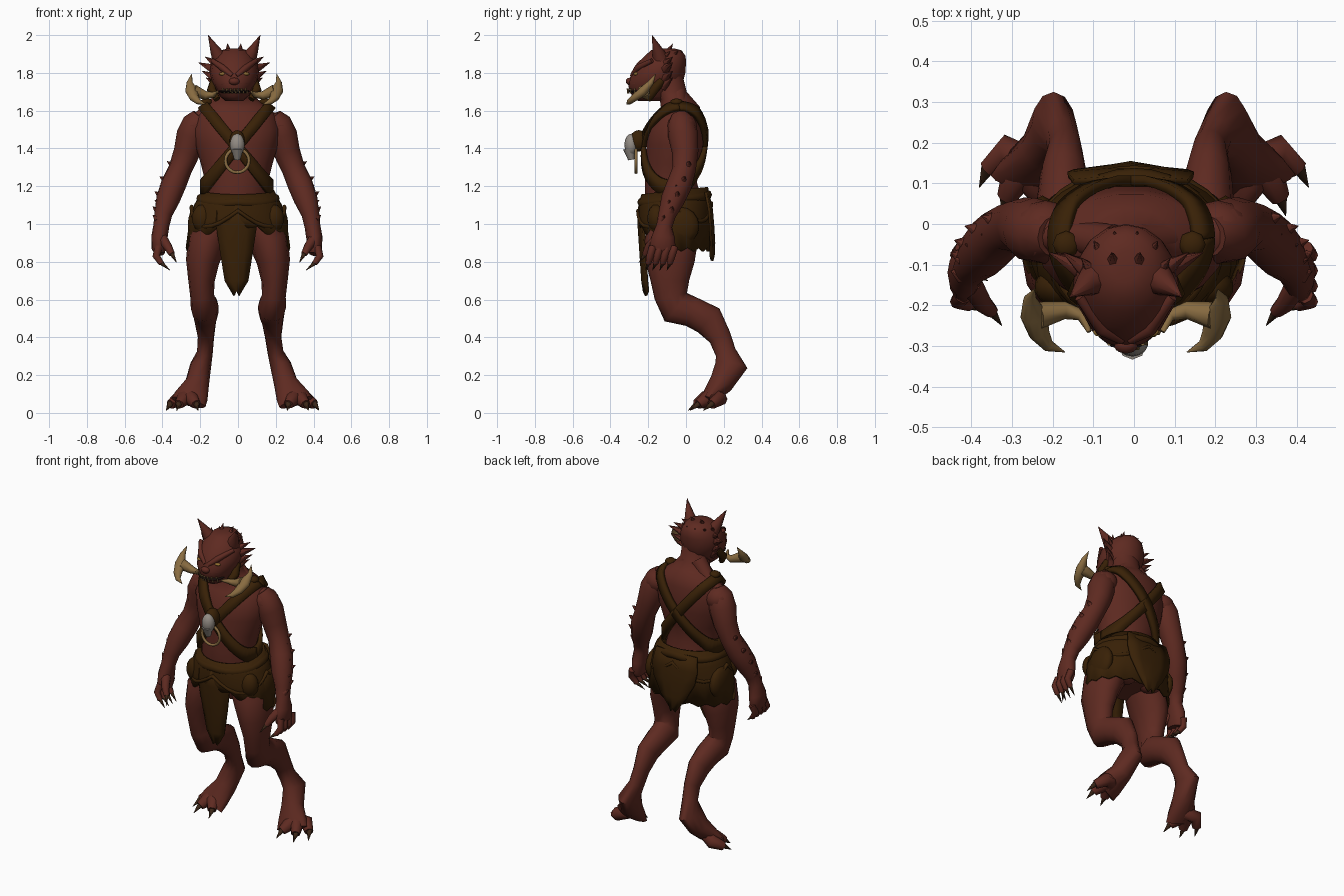
import bpy, bmesh, math
from mathutils import Vector, Matrix

cube = bpy.data.objects.get("Cube")
if cube:
    bpy.data.objects.remove(cube, do_unlink=True)


def material(name, *rgb):
    mat = bpy.data.materials.new(name)
    mat.use_nodes = True
    mat.diffuse_color = (*rgb, 1)
    shader = next(n for n in mat.node_tree.nodes if n.type == 'BSDF_PRINCIPLED')
    shader.inputs["Base Color"].default_value = (*rgb, 1)
    shader.inputs["Roughness"].default_value = .8
    return mat


SKIN = material("red_brown_skin", .112, .023, .015)
LEATHER = material("dark_leather", .04, .015, .002)
IVORY = material("old_ivory", .25, .15, .053)
BONE = material("grey_bone", .29, .26, .23)
CLAW = material("dark_claw", .045, .02, .009)
MOUTH = material("mouth_dark", .012, .006, .005)
EYE = material("amber_eye", .3, .16, .03)
SIDES = (("right", -1), ("left", 1))


def finish(bm, name, mat, thick=0, angle=60):
    bmesh.ops.recalc_face_normals(bm, faces=bm.faces)
    mesh = bpy.data.meshes.new(name)
    bm.to_mesh(mesh)
    bm.free()
    for face in mesh.polygons:
        face.use_smooth = True
    mesh.set_sharp_from_angle(angle=math.radians(angle))
    mesh.materials.append(mat)
    obj = bpy.data.objects.new(name, mesh)
    bpy.context.collection.objects.link(obj)
    if thick:
        solid = obj.modifiers.new("thickness", 'SOLIDIFY')
        solid.thickness, solid.offset = thick, 0


def skin_rings(bm, rings, closed=True):
    for low, high in zip(rings, rings[1:]):
        for i in range(len(low) if closed else len(low) - 1):
            j = (i + 1) % len(low)
            bm.faces.new((low[i], low[j], high[j], high[i]))


def loft(name, sections, mat, n=12, level=False):
    """Skin elliptical rings (x, y, z, rx[, ry]) along a path."""
    bm, rings = bmesh.new(), []
    path = [Vector(s[:3]) for s in sections]
    span = path[-1] - path[0]
    ref = Vector((0, 1, 0)) if abs(span.x) > .8 * span.length else Vector((1, 0, 0))
    for k, s in enumerate(sections):
        u, v = Vector((1, 0, 0)), Vector((0, 1, 0))
        if not level:
            t = (path[min(k + 1, len(path) - 1)] - path[max(k - 1, 0)]).normalized()
            v = t.cross(ref).normalized()
            u = v.cross(t)
        angles = [math.tau * i / n for i in range(n)]
        rings.append([bm.verts.new(path[k] + u * s[3] * math.cos(a) + v * s[-1] * math.sin(a))
                      for a in angles])
    skin_rings(bm, rings)
    bm.faces.new(rings[0])
    bm.faces.new(rings[-1])
    finish(bm, name, mat)


def spike(name, base, tip, r, mat=SKIN):
    loft(name, [(*base, r), (*tip, .001)], mat, n=6)


def ball(name, centre, size, mat, n=14):
    bm = bmesh.new()
    bmesh.ops.create_uvsphere(bm, u_segments=n, v_segments=n // 2 + 1, radius=1,
                              matrix=Matrix.Translation(centre) @ Matrix.Diagonal((*size, 1)))
    finish(bm, name, mat)


# Torso and neck: z, centre y, half width, half depth
TORSO = [(.9, -.05, .13, .11), (1, -.06, .18, .14), (1.15, -.07, .17, .15),
         (1.22, -.08, .165, .14), (1.32, -.07, .19, .145), (1.42, -.06, .22, .152),
         (1.5, -.055, .23, .15), (1.57, -.04, .21, .125), (1.62, -.03, .175, .105),
         (1.66, -.05, .11, .09), (1.7, -.08, .085, .085), (1.8, -.1, .085, .08)]
loft("torso", [(-.007, y, z, rx, ry) for z, y, rx, ry in TORSO], SKIN, 18, True)


def torso_at(z):
    for a, b in zip(TORSO, TORSO[1:]):
        if z <= b[0]:
            f = (z - a[0]) / (b[0] - a[0])
            return [p + (q - p) * f for p, q in zip(a[1:], b[1:])]


# Crossed shoulder straps following the torso
for side, s in SIDES:
    bm, edges = bmesh.new(), [[], []]
    for i in range(49):
        a = math.tau * (i % 48) / 48
        for edge, off in zip(edges, (-.047, .047)):
            x = 0
            for step in range(30):
                z = max(1.16, min(1.645, 1.41 + s * 1.22 * x + off))
                y, rx, ry = torso_at(z)
                x += .3 * ((rx + .014) * math.cos(a) - x)
            edge.append(bm.verts.new((x - .007, y + (ry + .014) * math.sin(a), z)))
    skin_rings(bm, edges, closed=False)
    finish(bm, side + "_shoulder_strap", LEATHER, .024)
    ball(side + "_strap_knot", (s * .155 - .012, -.05, 1.645), (.035, .035, .02), LEATHER, 8)
    ball(side + "_deltoid", (s * .212 - .006, -.02, 1.52), (.08, .078, .072), SKIN)

# Pendant skull, ring and cord
ball("pendant_skull", (-.004, -.29, 1.42), (.04, .036, .058), BONE)
loft("pendant_snout", [(-.004, -.3, 1.4, .034), (-.004, -.29, 1.34, .016)], BONE, 8)
ball("pendant_binding", (-.004, -.25, 1.44), (.042, .05, .057), LEATHER)
bpy.ops.mesh.primitive_torus_add(location=(-.004, -.265, 1.335), rotation=(math.pi / 2, 0, 0),
                                 major_radius=.062, minor_radius=.009,
                                 major_segments=24, minor_segments=6)
ring = bpy.context.object
ring.name = "pendant_ring"
ring.data.materials.append(IVORY)
bpy.ops.object.shade_smooth()

# Head: z, centre y, half width, half depth
HX = -.02
HEAD = [(1.65, -.17, .045, .08), (1.675, -.175, .075, .11), (1.72, -.168, .1, .135),
        (1.755, -.16, .118, .145), (1.8, -.145, .13, .141), (1.85, -.13, .122, .13),
        (1.89, -.11, .1, .108), (1.92, -.105, .07, .08), (1.93, -.105, .03, .04)]
loft("head", [(HX, y, z, rx, ry) for z, y, rx, ry in HEAD], SKIN, 16, True)
ball("muzzle", (HX, -.22, 1.745), (.09, .085, .035), SKIN)
ball("nose", (HX, -.297, 1.755), (.03, .022, .02), SKIN, 10)
ball("mouth", (HX, -.228, 1.702), (.084, .082, .014), MOUTH)
for i in range(-3, 4):
    x, y = HX + i * .02, -.309 + i * i * .004
    spike("upper_tooth", (x, y, 1.717), (x, y, 1.698), .007, IVORY)
    spike("lower_tooth", (x + .009, y, 1.69), (x + .009, y, 1.706), .006, IVORY)

for side, s in SIDES:
    def at(x, y, z):
        return (HX + s * x, y, z)
    ball(side + "_eye", at(.06, -.265, 1.795), (.023, .014, .009), EYE, 8)
    loft(side + "_brow", [(*at(.01, -.284, 1.785), .013), (*at(.06, -.258, 1.825), .018),
                          (*at(.115, -.18, 1.865), .012)], SKIN, 8)
    loft(side + "_horn", [(*at(.068, -.13, 1.86), .048), (*at(.1, -.15, 1.92), .028),
                          (*at(.138, -.18, 2), .001)], SKIN, 8)
    # Ear fins and cheek spikes
    for z, out, r in ((1.83, .19, .036), (1.785, .17, .034), (1.75, .15, .028), (1.86, .155, .03)):
        spike(side + "_ear_spike", at(.085, -.12, z - .02), at(out, -.07, z + .025), r)
    # Crest around the back of the skull
    for i in range(3):
        a = .25 + i * .5
        x, y = math.sin(a) * .1, math.cos(a) * .1 - .125
        spike(side + "_crest_spike", at(x * .8, y - .03, 1.875), at(x * 1.15, y + .01, 1.915), .024)
    spike(side + "_crown_spike", at(.03, -.1, 1.9), at(.035, -.07, 1.955), .024)
    # Crescent tusk on its stem
    loft(side + "_tusk", [(*at(.225, -.16, 1.795), .001), (*at(.236, -.185, 1.75), .016),
                          (*at(.226, -.225, 1.705), .034, .026), (*at(.213, -.27, 1.67), .026, .02),
                          (*at(.19, -.3, 1.647), .015), (*at(.15, -.315, 1.633), .001)], IVORY, 10)
    loft(side + "_tusk_stem", [(*at(.09, -.265, 1.7), .006), (*at(.108, -.225, 1.685), .015),
                               (*at(.15, -.212, 1.68), .022), (*at(.215, -.225, 1.705), .034)], IVORY, 8)
    loft(side + "_tusk_wrap", [(*at(.105, -.13, 1.76), .022), (*at(.12, -.17, 1.71), .025),
                               (*at(.09, -.2, 1.66), .018)], LEATHER, 8)
    loft(side + "_trapezius", [(*at(.03, -.05, 1.7), .05), (*at(.1, -.035, 1.625), .042),
                               (*at(.18, -.03, 1.56), .04)], SKIN)

# Arms, hands and claws
ARM = [(.19, -.03, 1.57, .05), (.215, -.025, 1.535, .072), (.24, -.015, 1.47, .08),
       (.265, -.005, 1.38, .07), (.3, -.01, 1.29, .062), (.335, -.035, 1.21, .067),
       (.365, -.07, 1.13, .063), (.39, -.1, 1.05, .047), (.4, -.115, .99, .042),
       (.41, -.12, .93, .043, .062), (.413, -.125, .87, .038, .07), (.408, -.13, .84, .026, .056)]
for side, s in SIDES:
    loft(side + "_arm", [(s * x - .006, *rest) for x, *rest in ARM], SKIN)
    for i in range(4):
        y = -.18 + i * .038
        loft(side + "_finger", [(s * .42, y + .005, .88, .021), (s * .433, y - .01, .83, .02),
                                (s * .405, y - .02, .79, .015)], SKIN, 8)
        spike(side + "_finger_claw", (s * .408, y - .018, .795), (s * .36, y - .035, .755), .013, CLAW)
    loft(side + "_thumb", [(s * .4, -.15, .92, .03), (s * .372, -.195, .88, .024),
                           (s * .35, -.215, .84, .017)], SKIN, 8)
    spike(side + "_thumb_claw", (s * .352, -.213, .845), (s * .325, -.25, .795), .014, CLAW)
    # Low spurs along the outer arm
    for x, y, z, r in ARM[4:8]:
        for shift in (-.025, .02):
            spike(side + "_arm_spur", (s * (x + r * .6) - .006, y + shift, z + shift),
                  (s * (x + r + .008) - .006, y + shift + .01, z + shift + .022), .022)

# Legs, bent backwards at the hock
LEG = [(.1, -.06, 1.02, .1, .13), (.165, -.08, .9, .105, .14), (.188, -.085, .8, .088, .13),
       (.193, -.085, .7, .07, .102), (.19, -.08, .62, .063, .088), (.178, -.055, .56, .074, .095),
       (.175, .03, .535, .07, .08), (.178, .12, .49, .058, .085), (.178, .18, .4, .043, .06),
       (.187, .21, .32, .042, .055), (.212, .24, .25, .056, .086), (.235, .185, .155, .064, .064),
       (.268, .13, .09, .09, .045), (.285, .1, .055, .095, .028)]
for side, s in SIDES:
    def foot(x, y, z):
        return (s * x + .025 * max(0, 1 - z / .6), y, z)
    loft(side + "_leg", [(*foot(*p[:3]), *p[3:]) for p in LEG], SKIN)
    for x, y in ((.38, .135), (.335, .065), (.245, .055)):
        loft(side + "_toe", [(*foot(.28, .15, .09), .04), (*foot((x + .29) / 2, y + .045, .075), .04),
                             (*foot(x, y, .045), .026)], SKIN, 8)
        spike(side + "_toe_claw", foot(x, y + .005, .05),
              foot(x + (x - .28) * .25, y - .045, .012), .019, CLAW)
    ball(side + "_buttock", (s * .09, .03, .98), (.1, .08, .1), SKIN)

# Ragged hide skirt, lower at the sides and back, waist tilted to the front
bm, rows = bmesh.new(), [[], [], [], []]
for i in range(32):
    a = math.tau * i / 32
    c, d = math.cos(a), math.sin(a)
    hem = .865 + .13 * max(0, -d) ** 2 + .01 * (-1) ** i
    for row, (z, rx, ry) in zip(rows, ((1.175 + .02 * d, .185, .17), (1.1, .225, .185),
                                       (1.02, .25, .185), (hem, .27, .18))):
        row.append(bm.verts.new((rx * c, -.06 + ry * d, z)))
skin_rings(bm, rows)
finish(bm, "hide_skirt", LEATHER, .014)


def belt(name, height, rx, ry, r, sag):
    bm, rings = bmesh.new(), []
    for i in range(33):
        a = math.tau * i / 32
        z = height - sag * abs(math.sin(2 * a)) + .02 * math.sin(a)
        rings.append([bm.verts.new(((rx + r * math.cos(b)) * math.cos(a),
                                    -.06 + (ry + r * math.cos(b)) * math.sin(a),
                                    z + r * math.sin(b)))
                      for b in (math.tau * k / 8 for k in range(8))])
    skin_rings(bm, rings)
    bmesh.ops.remove_doubles(bm, verts=bm.verts, dist=.0001)
    finish(bm, name, LEATHER)


belt("rolled_belt", 1.135, .195, .172, .026, .01)
belt("sagging_cord", 1.09, .245, .192, .012, .09)


def flap(name, rows):
    """Hanging hide strip with a ragged end: z, y, half width."""
    bm = bmesh.new()
    skin_rings(bm, [[bm.verts.new((w * f - .008, y - (y * .1 * abs(f)),
                                   z - (.025 * (k % 2) if i == len(rows) - 1 else 0)))
                     for k, f in enumerate((-1, -.5, 0, .5, 1))]
                    for i, (z, y, w) in enumerate(rows)], closed=False)
    finish(bm, name, LEATHER, .014)


flap("front_loincloth", [(1.11, -.245, .1), (1, -.25, .108), (.85, -.24, .085),
                         (.7, -.23, .06), (.645, -.222, .025)])
flap("back_loincloth", [(1.17, .115, .14), (1.08, .135, .155), (1, .142, .14), (.9, .148, .085),
                        (.83, .145, .03)])
for side, s in SIDES:
    ball(side + "_front_pouch", (s * .185, -.155, 1.03), (.06, .05, .075), LEATHER)
    ball(side + "_hip_pouch", (s * .225, -.03, .99), (.042, .1, .1), LEATHER)
